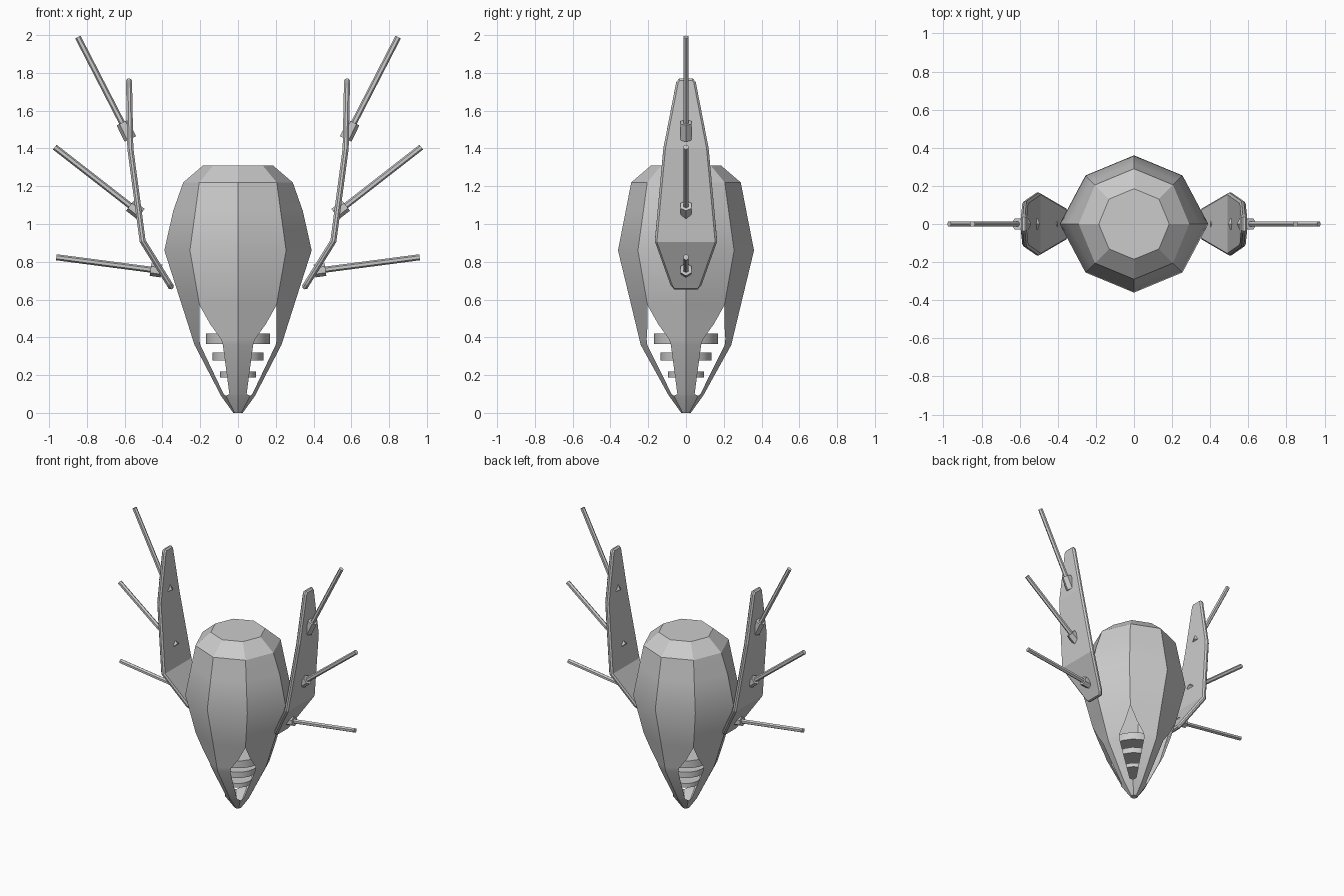
import bpy, bmesh, math
from mathutils import Vector

if "Cube" in bpy.data.objects:
    bpy.data.objects.remove(bpy.data.objects["Cube"])

gray = bpy.data.materials.new("light_gray")
gray.diffuse_color = (0.6, 0.6, 0.6, 1)
gray.use_nodes = True
gray.node_tree.nodes["Principled BSDF"].inputs["Base Color"].default_value = gray.diffuse_color


def make_object(name, bm, smooth=False):
    bmesh.ops.remove_doubles(bm, verts=bm.verts, dist=0.0005)
    bmesh.ops.recalc_face_normals(bm, faces=bm.faces)
    mesh = bpy.data.meshes.new(name)
    bm.to_mesh(mesh)
    bm.free()
    mesh.materials.append(gray)
    ob = bpy.data.objects.new(name, mesh)
    bpy.context.collection.objects.link(ob)
    if smooth:
        bpy.ops.object.select_all(action='DESELECT')
        ob.select_set(True)
        bpy.context.view_layer.objects.active = ob
        bpy.ops.object.shade_smooth_by_angle(angle=math.radians(30))
    return ob


def prism(name, a, b, radius, sides, smooth=False):
    """Prism from a to b; one corner points along the xz plane."""
    a, b = Vector(a), Vector(b)
    d = (b - a).normalized()
    v = Vector((0, 1, 0))
    u = v.cross(d)
    bm = bmesh.new()
    rings = []
    for p in (a, b):
        rings.append([bm.verts.new(p + radius * (u * math.cos(t) + v * math.sin(t)))
                      for t in (2 * math.pi * i / sides for i in range(sides))])
    for i in range(sides):
        j = (i + 1) % sides
        bm.faces.new((rings[0][i], rings[0][j], rings[1][j], rings[1][i]))
    bm.faces.new(rings[0])
    bm.faces.new(rings[1])
    return make_object(name, bm, smooth)


# Hollow eight-sided body: z, x radius, y radius, diagonal radius,
# and how far each facet reaches (below 1 opens a slot on the diagonals)
levels = [
    (0.00, .025, .025, .025, 1),
    (0.09, .090, .090, .090, 1),
    (0.10, .095, .096, .095, .68),
    (0.36, .230, .240, .236, .48),
    (0.39, .240, .247, .244, .52),
    (0.47, .265, .266, .264, .79),
    (0.57, .297, .290, .288, 1),
    (0.86, .390, .360, .360, 1),
    (1.07, .343, .319, .319, 1),
    (1.22, .290, .290, .290, 1),
    (1.31, .185, .185, .185, 1),
]
bm = bmesh.new()
caps = {0: [], len(levels) - 1: []}
for k in range(4):
    main = k * math.pi / 2
    for side in (-1, 1):
        diag = main + side * math.pi / 4
        strip = []
        for n, (z, rx, ry, rd, reach) in enumerate(levels):
            r = rx if k % 2 == 0 else ry
            p = Vector((r * math.cos(main), r * math.sin(main), z))
            q = Vector((rd * math.cos(diag), rd * math.sin(diag), z))
            strip.append((bm.verts.new(p), bm.verts.new(p.lerp(q, reach))))
            if n in caps and side == 1:
                caps[n] += [p, q]
        for (p0, q0), (p1, q1) in zip(strip, strip[1:]):
            bm.faces.new((p0, q0, q1, p1))
for loop in caps.values():
    bm.faces.new([bm.verts.new(p) for p in loop])
make_object("body_shell", bm, True)

# Stacked discs seen through the slots
for n, (z0, z1, r) in enumerate([(.365, .42, .17), (.277, .32, .135), (.187, .218, .095)]):
    prism(f"inner_disc_{n + 1}", (0, 0, z0), (0, 0, z1), r, 16, True)

# Fin stations: x, z, half width
fin = [(.348, .657, .062), (.362, .68, .082), (.505, .91, .165),
       (.570, 1.40, .120), (.577, 1.75, .052), (.578, 1.77, .036)]
# Rods: socket start, socket end, rod tip
rods = [((.570, 1.450), (.612, 1.537), (.848, 1.99)),
        ((.515, 1.053), (.572, 1.097), (.970, 1.407)),
        ((.405, .751), (.463, .759), (.962, .824))]

for s, label in ((-1, "left"), (1, "right")):
    # Bent plate fin with chamfered rim
    bm = bmesh.new()
    rows = [(bm.verts.new((s * x, -w, z)), bm.verts.new((s * x, w, z))) for x, z, w in fin]
    for (a0, b0), (a1, b1) in zip(rows, rows[1:]):
        bm.faces.new((a0, b0, b1, a1))
    plate = make_object(label + "_fin", bm)
    solid = plate.modifiers.new("thickness", 'SOLIDIFY')
    solid.thickness = 0.032
    solid.offset = 0
    solid.use_even_offset = True
    bevel = plate.modifiers.new("rim", 'BEVEL')
    bevel.width = 0.01
    bevel.segments = 1
    bevel.limit_method = 'ANGLE'
    bevel.angle_limit = math.radians(60)

    # Hexagonal sockets and rods
    for n, (a, b, tip) in enumerate(rods):
        a, b, tip = [(s * p[0], 0, p[1]) for p in (a, b, tip)]
        prism(f"{label}_socket_{n + 1}", a, b, 0.034, 6)
        prism(f"{label}_rod_{n + 1}", a, tip, 0.016, 6)
